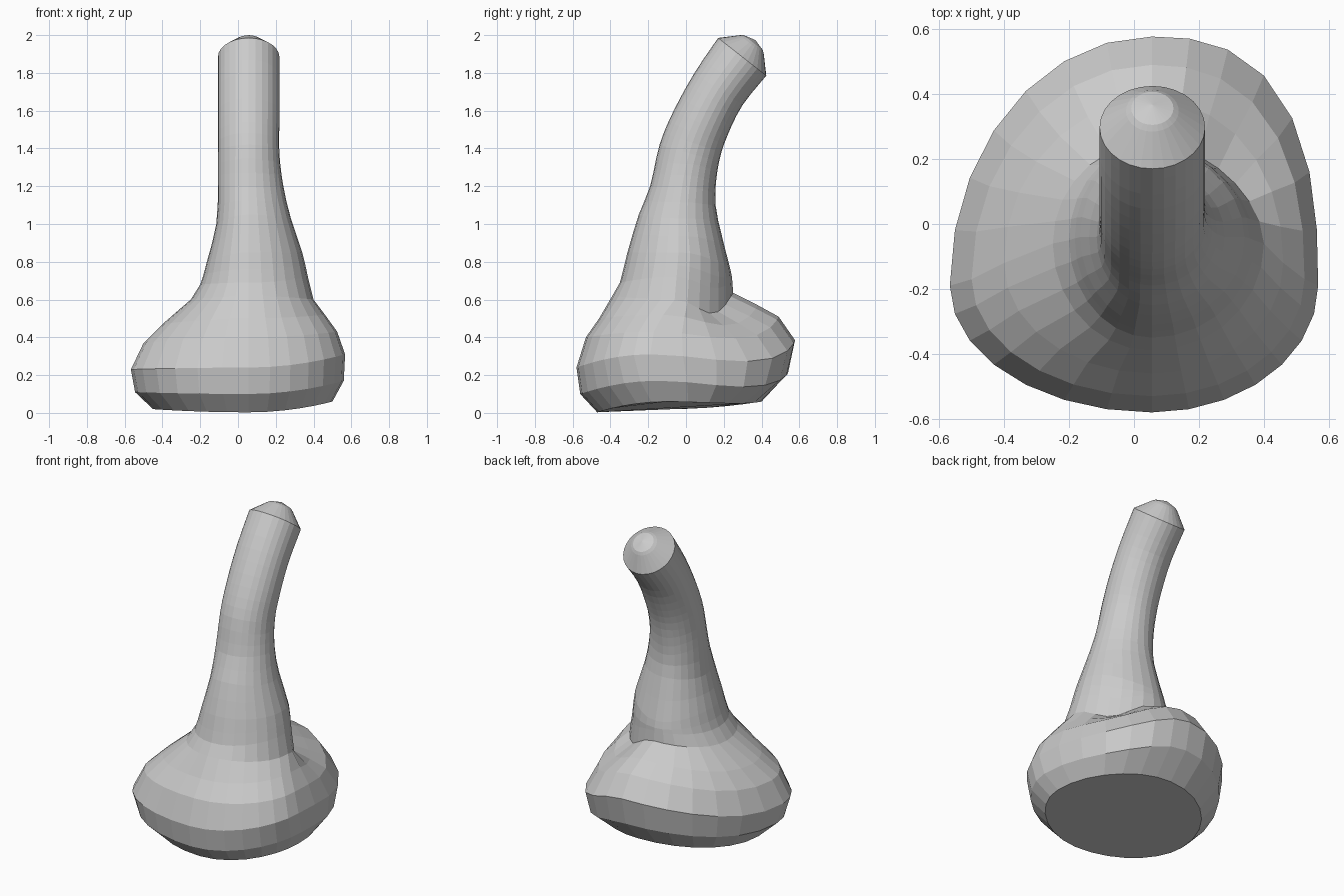
import bpy, bmesh, math
from mathutils import Vector

if "Cube" in bpy.data.objects:
    bpy.data.objects.remove(bpy.data.objects["Cube"])

N = 28      # sides
CX = 0.055  # axis of the neck

# Base rings: centre y, right (x,z), back (y,z), left (x,z), front (y,z),
# back-right dip in z, back-right squareness exponent
base = [
    (-.10, .50, .06, .40, .06, -.45, .02, -.47, .003, -.01, 2.2),
    (-.15, .56, .17, .54, .21, -.545, .11, -.56, .10, -.05, 2.4),
    (-.19, .567, .31, .577, .385, -.567, .23, -.58, .24, -.07, 2.6),
    (-.17, .525, .43, .49, .51, -.50, .37, -.53, .40, -.07, 2.4),
    (-.12, .46, .52, .38, .57, -.40, .47, -.46, .50, -.08, 2.1),
    (-.06, .40, .60, .25, .635, -.25, .60, -.39, .62, -.09, 1.75),
    (-.05, .37, .72, .245, .70, -.20, .68, -.35, .69, -.05, 1.8),
    (-.04, .34, .85, .235, .76, -.165, .80, -.31, .85, 0, 1.9),
    (-.04, .28, 1.03, .17, 1.02, -.115, 1.0, -.25, 1.05, 0, 2),
    (-.02, .24, 1.20, .155, 1.16, -.106, 1.2, -.19, 1.20, 0, 2),
]
# Bent neck rings: back (y,z), front (y,z)
neck = [(.175, 1.33, -.14, 1.42), (.22, 1.47, -.065, 1.60),
        (.30, 1.63, .045, 1.80), (.425, 1.785, .17, 1.985)]
rows = list(base)
for by, bz, fy, fz in neck:
    m = (bz + fz) / 2
    rows.append(((by + fy) / 2, .219, m, by, bz, -.106, m, fy, fz, 0, 2))


def catmull(a, b, c, d, t):
    return tuple(.5 * (2 * q + (r - p) * t + (2 * p - 5 * q + 4 * r - s) * t * t
                       + (3 * q - p - 3 * r + s) * t ** 3) for p, q, r, s in zip(a, b, c, d))


def ring(row):
    cy, rx, rz, by, bz, lx, lz, fy, fz, dip, ex = row
    pts = []
    for i in range(N):
        t = 2 * math.pi * i / N
        c, s = math.cos(t), math.sin(t)
        corner = c > 0 and s > 0
        e = ex if corner else 2.0
        k = (abs(c) ** e + abs(s) ** e) ** (-1 / e)
        x = CX + k * c * ((rx - CX) if c > 0 else (CX - lx))
        y = cy + k * s * ((by - cy) if s > 0 else (cy - fy))
        z = c * c * (rz if c > 0 else lz) + s * s * (bz if s > 0 else fz)
        if corner:
            z += dip * math.sin(2 * t) ** 2
        pts.append(Vector((x, y, z)))
    return pts


def neck_ring(row):
    # planar tilted ellipse
    cy, rx, rz, by, bz, lx, lz, fy, fz = row[:9]
    o = Vector(((rx + lx) / 2, (by + fy) / 2, (bz + fz) / 2))
    u = Vector(((rx - lx) / 2, 0, 0))
    v = Vector((0, (by - fy) / 2, (bz - fz) / 2))
    return [o + u * math.cos(2 * math.pi * i / N) + v * math.sin(2 * math.pi * i / N)
            for i in range(N)]


# Coarse base, finer neck
loops = []
for i, row in enumerate(rows):
    make = neck_ring if i >= len(base) else ring
    loops.append(make(row))
    if 6 <= i < len(rows) - 1:
        d = rows[min(i + 2, len(rows) - 1)]
        steps = 3 if i >= len(base) - 1 else 2
        for k in range(1, steps):
            r = catmull(rows[i - 1], row, rows[i + 1], d, k / steps)
            loops.append(make(r))

# Rounded conical tip on the slanted neck end
end = loops[-1]
centre = sum(end, Vector()) / N
normal = Vector((0, .617, .787))
for scale, h in ((.5, .082), (.40, .095)):
    loops.append([centre + (p - centre) * scale + normal * h for p in end])

bm = bmesh.new()
vl = [[bm.verts.new(p) for p in lp] for lp in loops]
for a, b in zip(vl, vl[1:]):
    for i in range(N):
        j = (i + 1) % N
        bm.faces.new((a[i], a[j], b[j], b[i]))
bm.faces.new(vl[0][::-1])
tip = bm.verts.new(centre + normal * .113)
for i in range(N):
    bm.faces.new((vl[-1][i], vl[-1][(i + 1) % N], tip))
bmesh.ops.recalc_face_normals(bm, faces=bm.faces)
mesh = bpy.data.meshes.new("bent_neck_bulb")
bm.to_mesh(mesh)
bm.free()
obj = bpy.data.objects.new("bent_neck_bulb", mesh)
bpy.context.collection.objects.link(obj)
